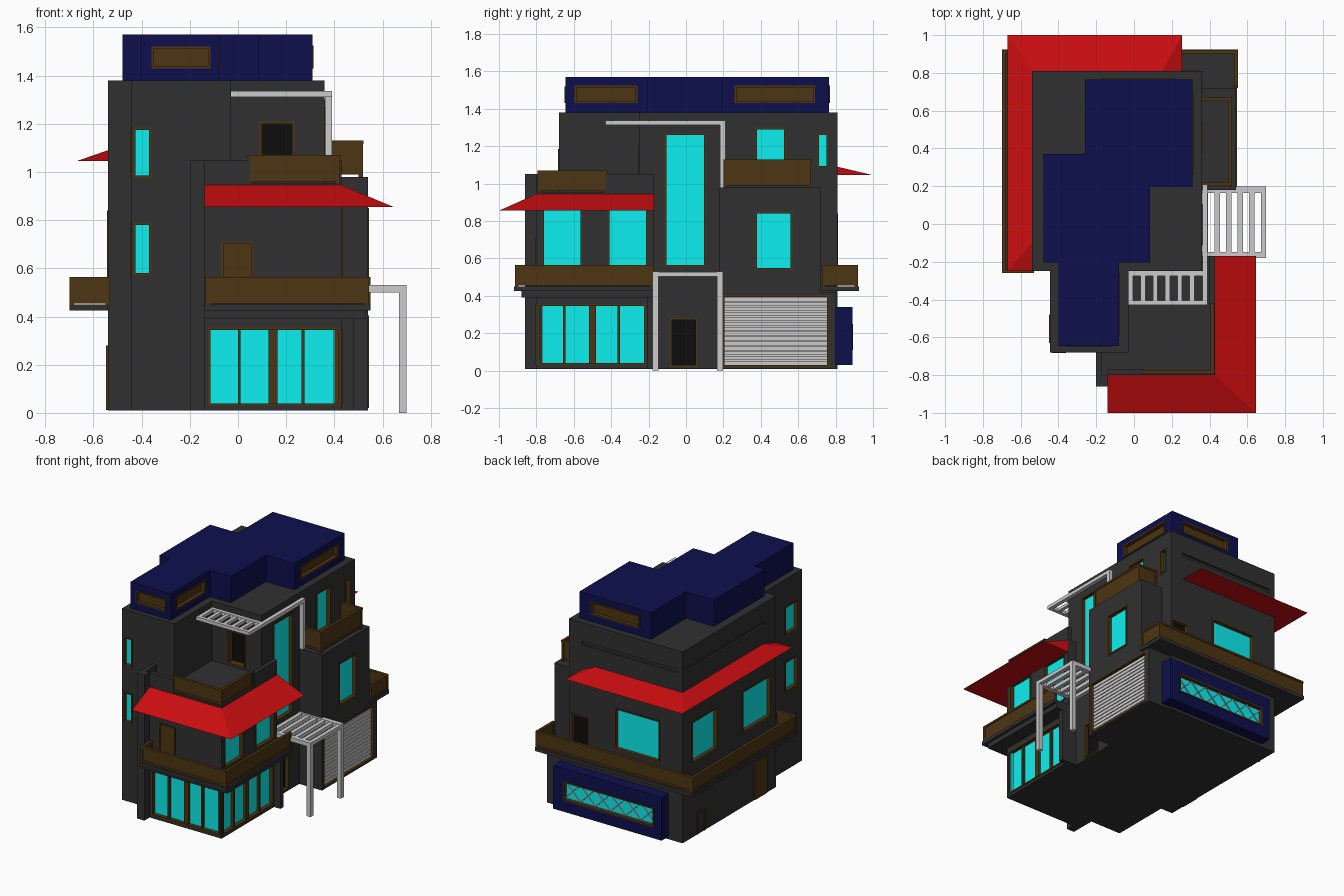
import bpy, bmesh, math
from mathutils import Matrix, Vector

if "Cube" in bpy.data.objects:
    bpy.data.objects.remove(bpy.data.objects["Cube"])


def material(name, r, g, b):
    m = bpy.data.materials.new(name)
    m.diffuse_color = (r, g, b, 1)
    m.use_nodes = True
    m.node_tree.nodes["Principled BSDF"].inputs["Base Color"].default_value = m.diffuse_color
    return m


WALL = material("charcoal", .03, .03, .03)
RED = material("red", .6, .004, .005)
BLUE = material("navy", .004, .005, .075)
GLASS = material("cyan_glass", .004, .87, .87)
BROWN = material("brown", .075, .035, .006)
BLACK = material("black", .004, .004, .004)


def finish(name, bm, mat):
    bmesh.ops.recalc_face_normals(bm, faces=bm.faces)
    me = bpy.data.meshes.new(name)
    bm.to_mesh(me)
    bm.free()
    ob = bpy.data.objects.new(name, me)
    bpy.context.collection.objects.link(ob)
    if mat:
        me.materials.append(mat)
    return ob


def boxes(name, items, mat=None):
    """One object out of (x0, x1, y0, y1, z0, z1) boxes."""
    bm = bmesh.new()
    for x0, x1, y0, y1, z0, z1 in items:
        m = Matrix.Translation(((x0 + x1) / 2, (y0 + y1) / 2, (z0 + z1) / 2))
        m = m @ Matrix.Diagonal((abs(x1 - x0), abs(y1 - y0), abs(z1 - z0), 1))
        bmesh.ops.create_cube(bm, size=1, matrix=m)
    return finish(name, bm, mat)


def prism(name, pts, z0, z1, mat):
    bm = bmesh.new()
    f = bm.faces.new([bm.verts.new((x, y, z0)) for x, y in pts])
    ext = bmesh.ops.extrude_face_region(bm, geom=[f], use_keep_orig=True)["geom"]
    top = [v for v in ext if isinstance(v, bmesh.types.BMVert)]
    bmesh.ops.translate(bm, verts=top, vec=(0, 0, z1 - z0))
    return finish(name, bm, mat)


def eave(name, outer, inner, z0, z1):
    """Sloping hipped roof strip between an outer and an inner path."""
    bm = bmesh.new()
    rings = [[bm.verts.new((*o, z0)), bm.verts.new((*i, z1)), bm.verts.new((*i, z0))]
             for o, i in zip(outer, inner)]
    for a, b in zip(rings, rings[1:]):
        for k in range(3):
            bm.faces.new((a[k], b[k], b[k - 2], a[k - 2]))
    bm.faces.new(rings[0])
    bm.faces.new(rings[-1])
    bmesh.ops.remove_doubles(bm, verts=bm.verts, dist=1e-5)
    bmesh.ops.dissolve_degenerate(bm, edges=bm.edges, dist=1e-5)
    return finish(name, bm, RED)


def on_side(side, plane, a0, a1, d0, d1, z0, z1):
    """Box on a wall; d0..d1 is measured outwards from the wall plane."""
    s = 1 if side in "BR" else -1
    d = sorted((plane + s * d0, plane + s * d1))
    return (a0, a1, *d, z0, z1) if side in "FB" else (*d, a0, a1, z0, z1)


cutters = {}


def opening(name, wall, side, plane, a0, a1, z0, z1, mat=GLASS, mullions=(), depth=.03):
    """Recessed window or door with a brown frame."""
    cutters.setdefault(wall, []).append(on_side(side, plane, a0, a1, -depth, .03, z0, z1))

    def part(*v):
        return on_side(side, plane, *v)
    boxes(name, [part(a0, a1, -depth - .004, -depth + .006, z0, z1)], mat)
    w, o, i = .01, .004, -depth
    bars = [part(a0, a1, i, o, z1 - w, z1), part(a0, a1, i, o, z0, z0 + w),
            part(a0, a0 + w, i, o, z0 + w, z1 - w), part(a1 - w, a1, i, o, z0 + w, z1 - w)]
    bars += [part(c - hw, c + hw, i, -.005, z0 + w, z1 - w) for c, hw in mullions]
    boxes(name + "_frame", bars, BROWN)


def rail(name, pts, z0, z1):
    """Panelled balcony rail along an axis-aligned path."""
    out = []
    for (ax, ay), (bx, by) in zip(pts, pts[1:]):
        x0, x1, y0, y1 = min(ax, bx), max(ax, bx), min(ay, by), max(ay, by)
        for t, lo, hi in ((.005, z0, z1 - .012), (.01, z1 - .014, z1), (.008, z0, z0 + .014)):
            out.append((x0 - t, x1 + t, y0 - t, y1 + t, lo, hi))
    out += [(x - .009, x + .009, y - .009, y + .009, z0 - .01, z1 - .002) for x, y in pts]
    boxes(name, out, BROWN)


# Main masses
core = prism("main_tower", [(-.54, .81), (.36, .81), (.36, -.25), (-.03, -.25), (-.03, -.68),
                            (-.445, -.68), (-.445, -.25), (-.54, -.25)], .01, 1.38, WALL)
wing = prism("front_wing", [(-.2, -.86), (-.14, -.86), (-.14, -.80), (.43, -.80), (.43, -.17),
                            (-.2, -.17)], .01, .955, WALL)
garage = boxes("garage_block", [(.30, .54, .18, .80, .01, .42)], WALL)
upper = boxes("rear_wing", [(.30, .54, .18, .72, .42, .98)], WALL)
attic = prism("roof_block", [(-.26, .765), (.31, .765), (.31, .195), (.085, .195), (.085, -.205),
                             (-.08, -.205), (-.08, -.645), (-.40, -.645), (-.40, -.205),
                             (-.48, -.205), (-.48, .37), (-.26, .37)], 1.38, 1.57, BLUE)
boxes("terrace_parapets", [(-.2, -.14, -.86, -.80, .955, 1.05), (-.2, -.17, -.80, -.68, .955, 1.05),
                           (-.14, .05, -.80, -.77, .955, 1.05),
                           (.40, .43, -.43, -.17, .955, 1.05)], WALL)
boxes("corner_pillar", [(.43, .48, -.205, -.17, .01, .43)], WALL)

# Balcony slabs and rails
boxes("front_balcony_slab", [(-.14, .55, -.92, -.17, .425, .45),
                             (-.14, .53, -.88, -.17, .39, .425)], WALL)
prism("rear_balcony_slab", [(-.70, -.26), (-.54, -.26), (-.54, .72), (.55, .72), (.55, .925),
                            (-.70, .925)], .425, .45, WALL)
rail("front_balcony_rail", [(-.125, -.80), (-.125, -.905), (.535, -.905), (.535, -.18)], .455, .565)
rail("rear_balcony_rail", [(-.54, -.25), (-.69, -.25), (-.69, .91), (.54, .91), (.54, .735)],
     .455, .565)
rail("front_terrace_rail", [(.05, -.785), (.415, -.785), (.415, -.43)], .96, 1.07)
rail("rear_terrace_rail", [(.37, .21), (.51, .21), (.51, .66), (.37, .66)], .99, 1.13)

# Red skirt roofs
eave("front_skirt_roof", [(-.14, -1), (.645, -1), (.645, -.17)],
     [(-.14, -.80), (.43, -.80), (.43, -.17)], .855, .945)
eave("rear_skirt_roof", [(.255, .81), (.255, 1), (-.67, 1), (-.67, -.25), (-.54, -.25)],
     [(.15, .81), (.15, .81), (-.54, .81), (-.54, -.10), (-.54, -.10)], 1.045, 1.09)

# Roof block windows
opening("attic_front_window", attic, "F", -.645, -.36, -.115, 1.43, 1.52, BROWN)
opening("attic_side_window", attic, "R", -.08, -.595, -.26, 1.43, 1.525, BROWN)
opening("attic_rear_side_window", attic, "R", .31, .26, .69, 1.43, 1.525, BROWN)
opening("attic_back_window", attic, "B", .765, -.17, .22, 1.43, 1.525, BROWN)

# Narrow tower windows, on both storeys
for n, z0, z1 in (("lower", .57, .79), ("upper", .975, 1.185)):
    opening(n + "_tower_front_window", core, "F", -.68, -.435, -.36, z0, z1)
    opening(n + "_tower_left_window", core, "L", -.445, -.63, -.48, z0, z1)

# Front wing glazing and door
opening("front_glazing", wing, "F", -.80, -.125, .425, .03, .355,
        mullions=((.005, .006), (.145, .018), (.27, .006)))
opening("side_glazing", wing, "R", .43, -.79, -.215, .03, .355,
        mullions=((-.65, .007), (-.50, .018), (-.36, .007)))
opening("balcony_door", wing, "F", -.80, -.07, .065, .455, .71, BROWN, depth=.015)
for i, y in enumerate((-.77, -.42)):
    opening(f"front_wing_window_{i}", wing, "R", .43, y, y + .215, .50, .865)

# Right side openings
opening("stair_window", core, "R", .36, -.115, .105, .555, 1.27)
opening("entrance_door", core, "R", .36, -.085, .06, .02, .28, BLACK)
opening("upper_terrace_window", core, "R", .36, .37, .535, 1.0, 1.30)
opening("small_side_window", core, "R", .36, .70, .76, 1.085, 1.27)
opening("rear_wing_window", upper, "R", .54, .37, .57, .54, .85)
opening("terrace_door", core, "F", -.25, .09, .235, .965, 1.21, BLACK, depth=.05)

# Garage shutter
opening("garage_opening", garage, "R", .54, .195, .765, .02, .405, None)
boxes("garage_shutter", [(.505, .525, .205, .755, .03 + i * .0262, .051 + i * .0262)
                         for i in range(14)])

# Back and left openings
opening("back_window", core, "B", .81, -.36, .0, .54, .84)
opening("back_door", core, "B", .81, .21, .345, .455, .71, BLACK)
opening("left_rear_window", core, "L", -.54, .415, .705, .54, .84)
opening("left_front_window", core, "L", -.54, -.19, .135, .54, .84)
boxes("left_side_door", [(-.547, -.53, -.14, 0, .012, .28)], BROWN)
boxes("left_hatch", [(-.547, -.53, .56, .57, .012, .17), (-.547, -.53, .64, .65, .012, .17),
                     (-.547, -.53, .57, .64, .16, .17)], BROWN)

# Back bay with lattice window
bay = boxes("back_bay", [(-.43, .43, .79, .89, .03, .34)], BLUE)
opening("bay_window", bay, "B", .89, -.37, .35, .11, .25)
for i in range(12):
    s = 1 if i % 2 else -1
    bar = boxes(f"bay_lattice_{i}", [(-.083, .083, -.003, .003, -.003, .003)])
    bar.location = (-.31 + .12 * (i // 2), .873 + .003 * s, .18)
    bar.rotation_euler = (0, s * math.atan2(.12, .12), 0)

# Decorative grooves on the upper back and left walls
cutters[core] += [(-.5, .26, .795, .85, 1.22, 1.245), (-.6, -.525, -.12, .76, 1.22, 1.245)]

# Porch pergola
boxes("porch_pergola", [b for y in (-.18, .165) for b in
                        ((.36, .70, y, y + .033, .50, .53), (.668, .70, y, y + .033, 0, .50))] +
      [(x, x + .028, -.147, .165, .502, .528)
       for x in (.365, .426, .487, .548, .61, .672)])

# Upper pergola with its long beam and post
boxes("upper_pergola", [(-.03, .365, -.43, -.405, 1.312, 1.337), (-.03, .365, -.275, -.25, 1.312, 1.337),
                        (.362, .39, -.43, .21, 1.312, 1.337), (.362, .39, .182, .21, .98, 1.312)] +
      [(x, x + .025, -.405, -.275, 1.314, 1.335) for x in (-.03, .035, .1, .165, .23, .295)])

# Cut all window recesses
for target, items in cutters.items():
    cutter = boxes(target.name + "_cutter", items)
    cutter.hide_render = True
    cutter.display_type = "WIRE"
    mod = target.modifiers.new("recesses", "BOOLEAN")
    mod.operation = "DIFFERENCE"
    mod.solver = "EXACT"
    mod.object = cutter
